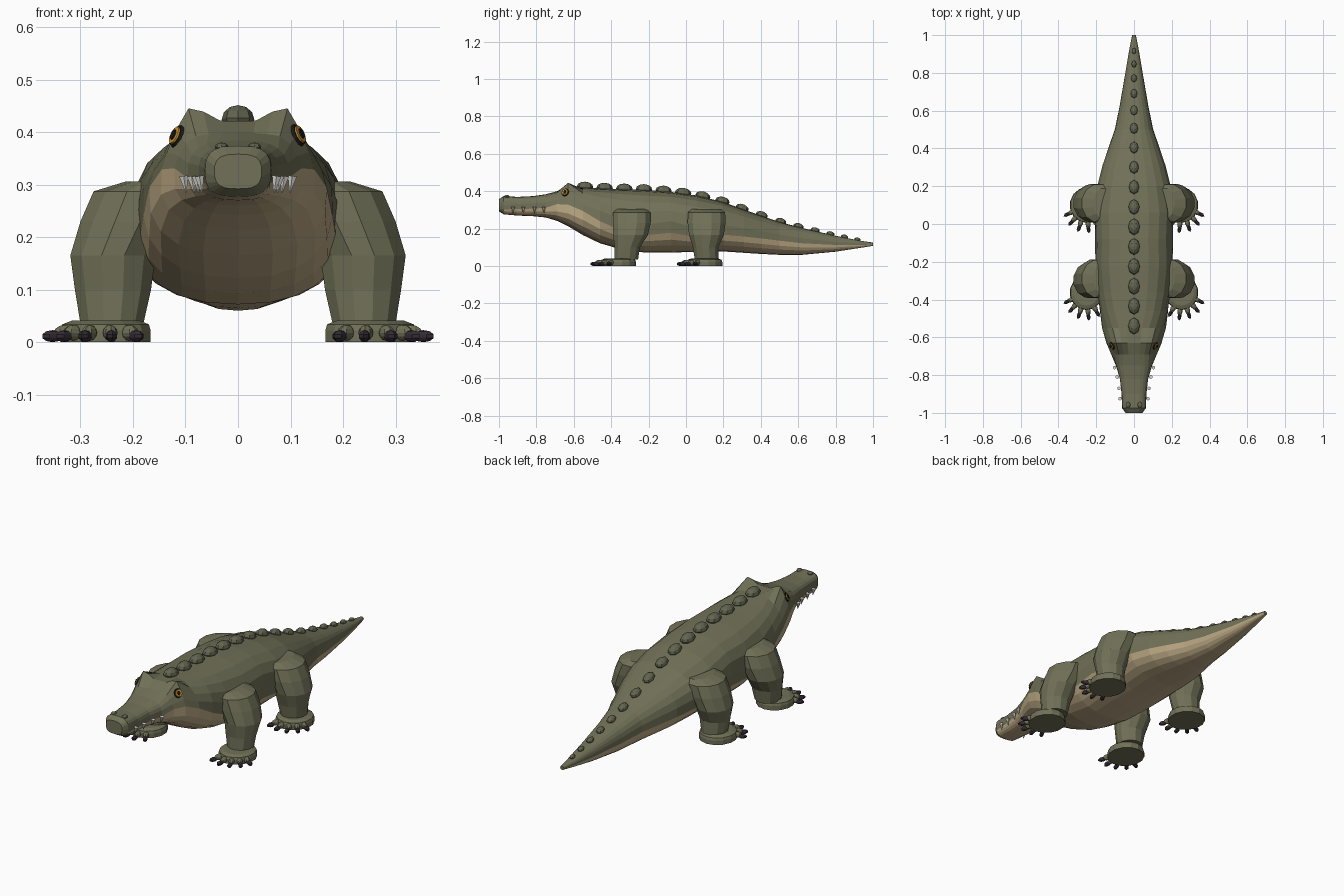
import bpy, bmesh, math
from mathutils import Vector, Matrix
from mathutils.bvhtree import BVHTree

if "Cube" in bpy.data.objects:
    bpy.data.objects.remove(bpy.data.objects["Cube"])


def material(name, rgb):
    m = bpy.data.materials.new(name)
    m.diffuse_color = (*rgb, 1)
    m.use_nodes = True
    m.node_tree.nodes["Principled BSDF"].inputs["Base Color"].default_value = m.diffuse_color
    return m


OLIVE = material("olive skin", (0.165, 0.165, 0.098))
TAN = material("tan belly", (0.52, 0.41, 0.24))
SCUTE = material("dark olive scute", (0.125, 0.13, 0.08))
CLAW = material("dark claw", (0.035, 0.025, 0.035))
TOOTH = material("tooth white", (0.72, 0.71, 0.66))
AMBER = material("amber eye", (0.62, 0.29, 0.03))
BLACK = material("black pupil", (0.01, 0.01, 0.01))


def finish(name, bm, *mats):
    bmesh.ops.recalc_face_normals(bm, faces=bm.faces)
    me = bpy.data.meshes.new(name)
    bm.to_mesh(me)
    bm.free()
    for m in mats:
        me.materials.append(m)
    ob = bpy.data.objects.new(name, me)
    bpy.context.collection.objects.link(ob)
    return ob


def loft(bm, rings):
    """Skin closed rings of equal length and cap both ends."""
    loops = [[bm.verts.new(p) for p in r] for r in rings]
    n = len(loops[0])
    for a, b in zip(loops, loops[1:]):
        for i in range(n):
            j = (i + 1) % n
            f = bm.faces.new((a[i], a[j], b[j], b[i]))
            f.material_index = 0
            f.tag = UPPER <= min(i, n - 1 - i)
    bm.faces.new(loops[0])
    bm.faces.new(loops[-1])


# Body: half outline has UPPER skin segments and LOWER belly segments
UPPER, LOWER = 6, 5
# y, half width, top z, widest z, bottom z, belly colour line z
SECTIONS = [
    (-1.00, .045, .358, .325, .292, .305), (-.975, .063, .374, .325, .277, .303),
    (-.90, .066, .370, .325, .270, .305), (-.82, .075, .374, .325, .267, .307),
    (-.75, .096, .384, .320, .260, .312), (-.69, .122, .400, .310, .242, .328),
    (-.63, .148, .421, .300, .213, .330), (-.55, .170, .421, .280, .165, .300),
    (-.46, .181, .415, .260, .122, .240), (-.36, .193, .411, .245, .093, .195),
    (-.22, .204, .407, .230, .072, .165), (-.08, .207, .396, .225, .072, .178),
    (.06, .205, .377, .215, .077, .155), (.20, .195, .342, .200, .078, .168),
    (.31, .168, .302, .178, .071, .158), (.40, .137, .270, .162, .065, .148),
    (.50, .102, .236, .145, .060, .136), (.62, .077, .204, .130, .060, .122),
    (.80, .046, .162, .118, .077, .113), (.93, .024, .136, .116, .097, .113),
    (1.00, .010, .126, .117, .108, .115),
]


def section_ring(y, w, top, mid, bot, belly):
    snout = max(0, min(1, (-.68 - y) / .1))
    p = .84 - .16 * snout
    h = top - mid if belly > mid else mid - bot
    s = min(1, abs(belly - mid) / h) ** (1 / p)
    split = math.copysign(math.asin(s), belly - mid)
    up, down = math.pi / 2, -math.pi / 2
    angles = [up + (split - up) * i / UPPER for i in range(UPPER + 1)]
    angles += [split + (down - split) * i / LOWER for i in range(1, LOWER + 1)]
    brow = .052 * math.exp(-((y + .63) / .055) ** 2)
    half = []
    for a in angles:
        q = 1.0 if (a > 0 and -.72 < y < -.5) else p
        x = w * max(0, math.cos(a)) ** q
        z = mid + (top - mid if a > 0 else mid - bot) * math.copysign(abs(math.sin(a)) ** q, a)
        if a > 0:
            z += brow * math.exp(-((x - .092) / .036) ** 2)
        half.append((x, y, z))
    return half + [(-x, yy, z) for x, yy, z in half[-2:0:-1]]


bm = bmesh.new()
loft(bm, [section_ring(*s) for s in SECTIONS])
for f in bm.faces:
    if f.tag and f.calc_center_median().y > -.975:
        f.material_index = 1
bmesh.ops.recalc_face_normals(bm, faces=bm.faces)
surface = BVHTree.FromBMesh(bm)
finish("body", bm, OLIVE, TAN)


def top_height(y):
    for a, b in zip(SECTIONS, SECTIONS[1:]):
        if a[0] <= y <= b[0]:
            t = (y - a[0]) / (b[0] - a[0])
            return a[2] + t * (b[2] - a[2]), (b[2] - a[2]) / (b[0] - a[0])


def blob(bm, loc, size, rot=None, seg=8, rings=6):
    m = Matrix.Translation(loc) @ (rot or Matrix()) @ Matrix.Diagonal((*size, 1))
    bmesh.ops.create_uvsphere(bm, u_segments=seg, v_segments=rings, radius=1, matrix=m)


# Row of back scutes, shrinking along the tail
bm = bmesh.new()
for i in range(16):
    y = -.54 + .105 * i - max(0, i - 9) ** 2 * .0033
    k = 1 - max(0, i - 5) / 10 * .62
    z, slope = top_height(y)
    blob(bm, (0, y, z + .004), (.031 * k, .044 * k, .027 * k),
         Matrix.Rotation(math.atan(slope), 4, 'X'))
finish("back_scutes", bm, SCUTE)

# Nostrils
bm = bmesh.new()
for s in (-1, 1):
    blob(bm, (s * .031, -.958, .371), (.013, .016, .009))
finish("nostrils", bm, SCUTE)

# Teeth along both sides of the mouth
bm = bmesh.new()
for s in (-1, 1):
    for x, y in ((.068, -.925), (.074, -.87), (.083, -.81), (.098, -.76)):
        m = Matrix.Translation((s * (x + .003), y, .300)) @ Matrix.Rotation(s * .15, 4, 'Y')
        bmesh.ops.create_cone(bm, cap_ends=True, segments=6, radius1=.001,
                              radius2=.010, depth=.033, matrix=m)
finish("teeth", bm, TOOTH)

# Eyes: thin stacked plates lying on the sloping sides of the head
for s, side in ((1, "right"), (-1, "left")):
    hit, normal, _, _ = surface.find_nearest(Vector((s * .134, -.655, .402)))
    frame = normal.to_track_quat('Z', 'Y').to_matrix().to_4x4()
    for part, r, squash, lift, mat in (("rim", .023, .95, .001, BLACK),
                                       ("iris", .019, .95, .004, AMBER),
                                       ("pupil", .011, .7, .007, BLACK)):
        bm = bmesh.new()
        m = Matrix.Translation(hit + normal * lift) @ frame @ Matrix.Diagonal((squash, 1, 1, 1))
        bmesh.ops.create_cone(bm, cap_ends=True, segments=10, radius1=r,
                              radius2=r * .9, depth=.006, matrix=m)
        finish(f"{side}_eye_{part}", bm, mat)


def oval(cx, cy, z, rx, ry, n):
    return [(cx + rx * math.cos(math.tau * (i + .5) / n),
             cy + ry * math.sin(math.tau * (i + .5) / n), z) for i in range(n)]


# Legs: z, centre x, radius x, centre y, radius y
LEG = [(.306, .165, .050, -.29, .080), (.287, .188, .090, -.29, .103),
       (.230, .210, .093, -.29, .105), (.165, .238, .084, -.297, .096),
       (.100, .238, .075, -.314, .070), (.035, .240, .062, -.320, .066)]
FOOT = [(0, 1), (.022, 1), (.034, .96), (.041, .75)]

for pair, top_shift, foot_shift in (("front", 0, 0), ("hind", .40, .462)):
    for s, side in ((1, "right"), (-1, "left")):
        bm = bmesh.new()
        rings = []
        for z, cx, rx, cy, ry in LEG:
            t = max(0, (.2 - z) / .2)
            dy = top_shift + (foot_shift - top_shift) * .6 * t
            rings.append(oval(s * cx, cy + dy, z, rx, ry, 12))
        loft(bm, rings)
        finish(f"{pair}_{side}_leg", bm, OLIVE)

        # Flat oval foot with five stubby toes and dark claws
        cx, cy = s * .252, -.362 + foot_shift
        bm = bmesh.new()
        loft(bm, [oval(cx, cy, z, .088 * k, .094 * k, 14) for z, k in FOOT])
        claws = bmesh.new()
        for deg in (-28, -5, 18, 41, 64):
            a = math.radians(deg)
            d = Vector((s * math.sin(a), -math.cos(a), 0))
            r = .10 + .028 * math.cos(a)
            turn = Matrix.Rotation(s * a, 4, 'Z')
            base = Vector((cx, cy, 0))
            blob(bm, base + d * (r - .028) + Vector((0, 0, .018)), (.014, .026, .015), turn)
            blob(claws, base + d * r + Vector((0, 0, .0115)), (.0115, .023, .0115), turn, 6, 5)
        finish(f"{pair}_{side}_foot", bm, OLIVE)
        finish(f"{pair}_{side}_claws", claws, CLAW)
